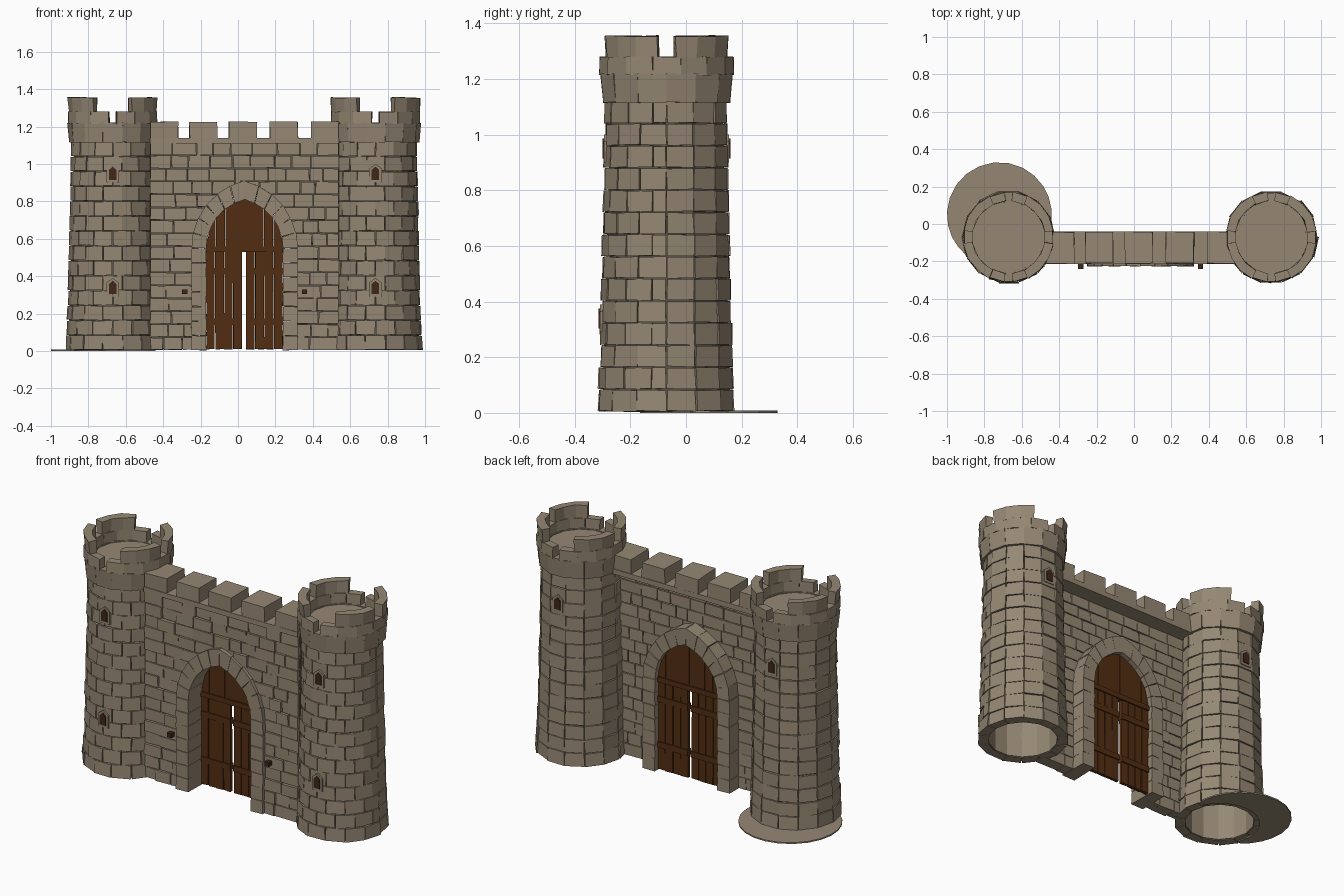
import bpy, bmesh, math, random
from mathutils import Vector

random.seed(4)
if "Cube" in bpy.data.objects:
    bpy.data.objects.remove(bpy.data.objects["Cube"], do_unlink=True)


def material(name, rgb):
    m = bpy.data.materials.new(name)
    m.use_nodes = True
    m.diffuse_color = (*rgb, 1)
    m.node_tree.nodes["Principled BSDF"].inputs["Base Color"].default_value = (*rgb, 1)
    return m


STONE = material("sandy stone", (0.30, 0.243, 0.172))
JOINT = material("dark joint", (0.11, 0.09, 0.065))
WOOD = material("door wood", (0.085, 0.027, 0.006))
SLIT = material("slit brown", (0.05, 0.02, 0.01))


def finish(bm, name, mat):
    bmesh.ops.recalc_face_normals(bm, faces=bm.faces)
    me = bpy.data.meshes.new(name)
    bm.to_mesh(me)
    bm.free()
    ob = bpy.data.objects.new(name, me)
    bpy.context.collection.objects.link(ob)
    me.materials.append(mat)
    return ob


def loft(bm, ring_a, ring_b, jitter=0.0):
    """Closed solid between two matching outlines, with slightly chipped corners."""
    def vert(p):
        return bm.verts.new(Vector(p) + Vector([random.uniform(-jitter, jitter) for _ in p]))
    a, b = [vert(p) for p in ring_a], [vert(p) for p in ring_b]
    n = len(a)
    bm.faces.new(a)
    bm.faces.new(b)
    for i in range(n):
        bm.faces.new((a[i], a[(i + 1) % n], b[(i + 1) % n], b[i]))


def prism(bm, outline, y0, y1, jitter=0.0):
    """Outline in x and z, extruded along y."""
    loft(bm, [(x, y0, z) for x, z in outline], [(x, y1, z) for x, z in outline], jitter)


def box(bm, x0, x1, y0, y1, z0, z1, jitter=0.0):
    prism(bm, [(x0, z0), (x1, z0), (x1, z1), (x0, z1)], y0, y1, jitter)


def arc_block(bm, c, a0, a1, z0, z1, r_in, r0, r1, segs=1, jitter=0.0):
    """Curved block round centre c; outer radius runs from r0 at z0 to r1 at z1."""
    angles = [a0 + (a1 - a0) * i / segs for i in range(segs + 1)]

    def ring(z, r):
        route = [(a, r) for a in angles] + [(a, r_in) for a in reversed(angles)]
        return [(c[0] + q * math.cos(a), c[1] + q * math.sin(a), z) for a, q in route]
    loft(bm, ring(z0, r0), ring(z1, r1), jitter)


# Pointed arch geometry
DOOR_X, SPRING = 0.035, 0.55
INNER, OUTER = (0.205, 0.26), (0.285, 0.36)


def arch_radius(arch):
    a, h = arch
    return (a * a + h * h) / (2 * a)


def half_width(arch, z):
    a, h = arch
    if z <= SPRING:
        return a
    if z >= SPRING + h:
        return 0
    r = arch_radius(arch)
    return a - r + math.sqrt(r * r - (z - SPRING) ** 2)


def arch_point(arch, t, side):
    a, h = arch
    r = arch_radius(arch)
    ang = t * math.asin(h / r)
    return (DOOR_X + side * (a - r + r * math.cos(ang)), SPRING + r * math.sin(ang))


# Round towers
SIDES, TOP = 14, 1.12
STEP = 2 * math.pi / SIDES


def body_radius(z):
    return 0.25 - 0.03 * (z / TOP) ** 0.7


def tower(label, cx):
    c = (cx, -0.07)
    # Hollow inner shell behind the stones
    bm = bmesh.new()
    for i in range(SIDES):
        arc_block(bm, c, i * STEP, (i + 1) * STEP, 0.01, TOP, 0.19, 0.236, 0.206)
    core = finish(bm, label + "_tower_core", STONE)
    core.data.materials.append(JOINT)
    for f in core.data.polygons:
        out = Vector((f.center.x - c[0], f.center.y - c[1], 0))
        if f.normal.dot(out) > 0.1 and out.length > 0.2:
            f.material_index = 1

    # Stone courses: staggered at the front, stacked at the back
    bm = bmesh.new()
    rows = 14
    for k in range(rows):
        z0, z1 = 0.005 + (TOP - 0.005) * k / rows, 0.005 + (TOP - 0.005) * (k + 1) / rows
        shift = 0.5 if k % 2 else 0
        cuts = [i for i in range(8)] + [8 + shift + i for i in range(6)]
        cuts += [SIDES]
        for i, j in zip(cuts, cuts[1:]):
            grow = random.uniform(-0.003, 0.003)
            arc_block(bm, c, i * STEP + 0.008, j * STEP - 0.008, z0 + 0.002, z1 - 0.002, 0.195,
                      body_radius(z0) + grow, body_radius(z1) + grow,
                      2 if j - i > 1.2 else 1, 0.002)
    finish(bm, label + "_tower_stones", STONE)

    # Collar with narrow notches at front and back, then four merlons
    bm = bmesh.new()
    for i in range(SIDES):
        arc_block(bm, c, i * STEP, (i + 1) * STEP, 1.115, 1.22, 0.19, 0.233, 0.243, 1, 0.002)
    for start in (-85, 95):
        for i in range(7):
            a0 = math.radians(start + i * 170 / 7)
            arc_block(bm, c, a0, a0 + math.radians(170 / 7), 1.215, 1.28, 0.195, 0.243, 0.242, 1, 0.002)
    for a0, a1 in ((8, 65), (115, 172), (188, 245), (295, 352)):
        arc_block(bm, c, math.radians(a0), math.radians(a1), 1.275, 1.355, 0.195, 0.238, 0.243, 3, 0.003)
    finish(bm, label + "_tower_battlement", STONE)

    bm = bmesh.new()
    arc_block(bm, c, 0, 2 * math.pi * (1 - 1 / SIDES), 1.20, 1.215, 0.0, 0.2, 0.2, SIDES - 1)
    arc_block(bm, c, -STEP, 0, 1.20, 1.215, 0.0, 0.2, 0.2)
    bmesh.ops.remove_doubles(bm, verts=bm.verts, dist=0.0001)
    finish(bm, label + "_tower_floor", STONE)

    # Arrow slits with small stone surrounds
    slits, rims = bmesh.new(), bmesh.new()
    for z, facing in ((0.34, -1), (0.95, -1), (0.95, 1)):
        face = body_radius(z)
        for bm, w, h, depth in ((rims, 0.034, 0.05, 0.002), (slits, 0.02, 0.036, 0.007)):
            shape = [(cx - w, z - h), (cx + w, z - h), (cx + w, z + h * 0.5),
                     (cx, z + h), (cx - w, z + h * 0.5)]
            prism(bm, shape, c[1] + facing * (face + depth), c[1] + facing * (face - 0.02))
    finish(rims, label + "_slit_surrounds", STONE)
    finish(slits, label + "_arrow_slits", SLIT)


tower("left", 0.735)
tower("right", -0.67)

# Offset ground slab behind the right tower
bm = bmesh.new()
off, slab_r, n = Vector((-0.05, 0.12)), 0.28, 32
for i in range(n):
    pts = []
    for a in (2 * math.pi * i / n, 2 * math.pi * (i + 1) / n):
        u = Vector((math.cos(a), math.sin(a)))
        d = off.dot(u)
        pts.append((u, d + math.sqrt(slab_r ** 2 - off.length_squared + d * d)))
    if min(t for _, t in pts) > 0.225:
        flat = [u * t for u, t in pts] + [u * 0.22 for u, _ in reversed(pts)]
        loft(bm, [(p.x - 0.67, p.y - 0.07, 0) for p in flat],
             [(p.x - 0.67, p.y - 0.07, 0.008) for p in flat])
finish(bm, "ground_slab", STONE)

# Curtain wall core with arched opening
X0, X1, WALL_TOP = -0.47, 0.54, 1.115
bm = bmesh.new()
mid = (0.245, 0.31)
side_r = [arch_point(mid, i / 6, 1) for i in range(7)]
side_l = [arch_point(mid, i / 6, -1) for i in range(6)]
prism(bm, [(X0, 0.01), (DOOR_X - mid[0], 0.01)] + side_l + side_r[::-1]
      + [(DOOR_X + mid[0], 0.01), (X1, 0.01), (X1, WALL_TOP), (X0, WALL_TOP)], -0.19, -0.15)
finish(bm, "wall_core", JOINT)

# Curtain wall stones, cut back around the arch
bm = bmesh.new()
rows = 16
for k in range(rows):
    z0, z1 = 0.005 + 1.11 * k / rows, 0.005 + 1.11 * (k + 1) / rows
    w = max(half_width(OUTER, z1) - 0.01, 0)
    spans = [(X0, DOOR_X - w), (DOOR_X + w, X1)] if w else [(X0, X1)]
    for a, b in spans:
        x = a
        while x < b - 0.001:
            end = x + random.uniform(0.07, 0.14)
            if b - end < 0.05:
                end = b
            front = -0.205 - random.uniform(-0.004, 0.006)
            box(bm, x + 0.002, end - 0.002, front, -0.135, z0 + 0.002, z1 - 0.002, 0.002)
            x = end
finish(bm, "wall_stones", STONE)

# Coping and wall merlons
bm = bmesh.new()
box(bm, X0, X1, -0.213, -0.04, 1.11, 1.14)
for x in (-0.47, -0.26, -0.05, 0.17, 0.39):
    box(bm, x, x + 0.15, -0.21, -0.042, 1.138, 1.225, 0.003)
finish(bm, "wall_battlement", STONE)

# Arch stones and jamb stones
bm = bmesh.new()
for side in (-1, 1):
    for k in range(7):
        z0, z1 = 0.005 + k * 0.078, 0.003 + (k + 1) * 0.078
        xa, xb = sorted((DOOR_X + side * INNER[0], DOOR_X + side * OUTER[0]))
        box(bm, xa, xb, -0.225, -0.05, z0, z1, 0.002)
    for k in range(6):
        t0, t1 = k / 6 + 0.004, (k + 1) / 6
        prism(bm, [arch_point(INNER, t0, side), arch_point(OUTER, t0, side),
                   arch_point(OUTER, t1, side), arch_point(INNER, t1, side)], -0.225, -0.05, 0.002)
finish(bm, "door_arch", STONE)

# Two plank door leaves, a transom and a planked panel above
for label, a, b in (("right", -0.17, 0.022), ("left", 0.042, 0.24)):
    bm = bmesh.new()
    w = (b - a) / 4
    for i in range(4):
        box(bm, a + i * w + 0.001, a + (i + 1) * w - 0.002, -0.10, -0.08, 0.01, 0.535, 0.002)
    for z in (0.14, 0.41):
        box(bm, a, b, -0.106, -0.074, z, z + 0.035)
    finish(bm, label + "_door_leaf", WOOD)

bm = bmesh.new()
box(bm, -0.17, 0.24, -0.108, -0.072, 0.53, 0.56)
r = arch_radius(INNER)
for i in range(8):
    xs = [DOOR_X + INNER[0] * (-1 + (i + s) / 4) for s in (0.01, 0.5, 0.98)]
    tops = [(x, SPRING + 0.005 + math.sqrt(max(r * r - (abs(x - DOOR_X) + r - INNER[0]) ** 2, 0)))
            for x in reversed(xs)]
    prism(bm, [(xs[0], 0.55), (xs[2], 0.55)] + tops, -0.10, -0.08)
finish(bm, "door_top_panel", WOOD)

# Small iron-brown pegs beside the door
bm = bmesh.new()
for x in (-0.285, 0.355):
    box(bm, x - 0.014, x + 0.014, -0.24, -0.2, 0.305, 0.33)
finish(bm, "wall_pegs", SLIT)
